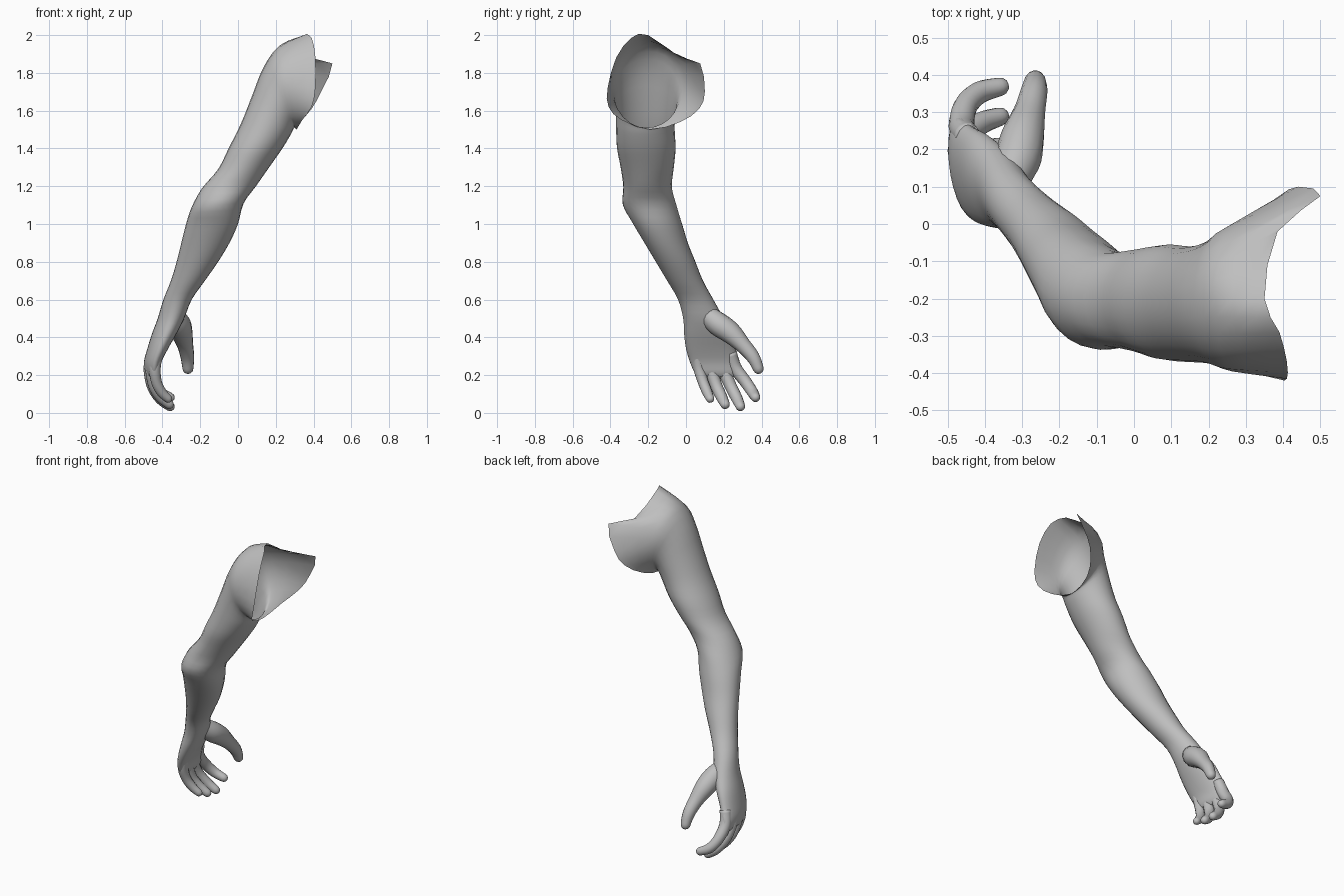
import bpy, bmesh, math
from mathutils import Vector

if "Cube" in bpy.data.objects:
    bpy.data.objects.remove(bpy.data.objects["Cube"])

N = 24
skin = bpy.data.materials.new("plain grey")
skin.diffuse_color = (0.52, 0.52, 0.52, 1)
skin.use_nodes = True
skin.node_tree.nodes["Principled BSDF"].inputs["Base Color"].default_value = skin.diffuse_color


def spline(a, b, c, d, t):
    """Catmull-Rom between b and c (floats or vectors)."""
    return 0.5 * (2 * b + (c - a) * t + (2 * a - 5 * b + 4 * c - d) * t * t
                  + (3 * b - a - 3 * c + d) * t ** 3)


def smooth_path(keys, steps):
    out = []
    last = len(keys) - 1
    for i in range(last):
        q = [keys[max(0, min(last, i + k))] for k in (-1, 0, 1, 2)]
        out += [spline(*q, s / steps) for s in range(steps)]
    return out + [keys[-1]]


def loft(name, rings, cap_start, cap_end):
    bm = bmesh.new()
    vs = [[bm.verts.new(p) for p in r] for r in rings]
    n = len(rings[0])
    for a, b in zip(vs, vs[1:]):
        for i in range(n):
            j = (i + 1) % n
            bm.faces.new((a[i], a[j], b[j], b[i]))
    if cap_start:
        bm.faces.new(vs[0])
    if cap_end:
        bm.faces.new(vs[-1])
    bmesh.ops.recalc_face_normals(bm, faces=bm.faces[:])
    me = bpy.data.meshes.new(name)
    bm.to_mesh(me)
    bm.free()
    for f in me.polygons:
        f.use_smooth = True
    me.materials.append(skin)
    ob = bpy.data.objects.new(name, me)
    bpy.context.collection.objects.link(ob)
    return ob


# Open shoulder rim, from the armpit round the back, top and front
rim = [Vector(p) for p in (
    (.31, -.19, 1.50), (.33, -.03, 1.54), (.39, .07, 1.61), (.44, .10, 1.70),
    (.50, .075, 1.85), (.385, -.02, 1.875), (.35, -.2, 2.0), (.39, -.29, 1.985),
    (.41, -.37, 1.88), (.41, -.415, 1.72), (.39, -.41, 1.62), (.34, -.34, 1.55))]
rim_ring = []
for i in range(12):
    q = [rim[(i + k) % 12] for k in (-1, 0, 1, 2)]
    rim_ring += [q[1].copy(), spline(*q, 0.5)]

# Arm sections: outer x, outer z, inner x, inner z, y min, y max, skew
sections = [
    (.22, 1.945, .305, 1.505, -.395, .00, 0),
    (.135, 1.83, .30, 1.51, -.378, -.04, 0),
    (.075, 1.68, .295, 1.505, -.372, -.055, 0),
    (.015, 1.53, .28, 1.475, -.37, -.06, 0),
    (-.05, 1.40, .235, 1.40, -.365, -.055, 0),
    (-.105, 1.29, .165, 1.30, -.345, -.065, 0),
    (-.19, 1.19, .095, 1.20, -.332, -.075, -.05),
    (-.245, 1.09, .03, 1.11, -.335, -.05, -.1),
    (-.275, 1.0, .0, 1.0, -.28, -.02, -.17),
    (-.30, .9, -.045, .9, -.22, .01, -.2),
    (-.325, .8, -.105, .8, -.16, .05, -.2),
    (-.355, .7, -.175, .7, -.10, .09, -.2),
    (-.395, .6, -.245, .6, -.042, .145, -.2),
    (-.425, .5, -.285, .5, -.015, .20, -.2),
    (-.455, .42, -.325, .42, -.01, .24, -.25),
    (-.48, .34, -.37, .34, .0, .262, -.3),
    (-.498, .27, -.405, .27, .02, .285, -.35),
    (-.492, .215, -.42, .215, .045, .29, -.35),
    (-.475, .19, -.435, .19, .075, .27, -.35)]
keys = [rim_ring]
for xo, zo, xi, zi, y0, y1, skew in sections:
    ring = []
    for i in range(N):
        t = 2 * math.pi * i / N
        c = math.cos(t)
        ring.append(Vector(((xo + xi) / 2 + (xi - xo) / 2 * c,
                            (y0 + y1) / 2 + (y1 - y0) / 2 * math.sin(t + skew),
                            (zo + zi) / 2 + (zi - zo) / 2 * c)))
    keys.append(ring)
columns = [smooth_path([k[i] for k in keys], 3) for i in range(N)]
loft("arm_and_palm", list(zip(*columns)), False, True)


# Digits: round tubes with domed tips
def digit(name, pts, radii, n=14):
    path = smooth_path([Vector(p) for p in pts], 4)
    rad = smooth_path(radii, 4)
    end = (path[-1] - path[-2]).normalized()
    tip, r = path[-1], rad[-1]
    for a in (30, 55, 78):
        path.append(tip + end * r * math.sin(math.radians(a)))
        rad.append(r * math.cos(math.radians(a)))
    rings = []
    for i, (p, r) in enumerate(zip(path, rad)):
        d = (path[min(i + 1, len(path) - 1)] - path[max(i - 1, 0)]).normalized()
        u = d.cross(Vector((0, 1, 0))).normalized()
        v = d.cross(u)
        rings.append([p + r * (u * math.cos(2 * math.pi * k / n)
                               + v * math.sin(2 * math.pi * k / n)) for k in range(n)])
    return loft(name, rings, True, True)


finger = [.034, .035, .032, .03, .025]
digit("index_finger", [(-.445, .235, .32), (-.462, .26, .24), (-.452, .315, .165),
                       (-.415, .352, .11), (-.36, .368, .082)], finger)
digit("middle_finger", [(-.45, .18, .32), (-.465, .195, .24), (-.452, .235, .145),
                        (-.41, .27, .075), (-.36, .288, .034)], finger)
digit("ring_finger", [(-.44, .12, .32), (-.455, .13, .24), (-.443, .16, .145),
                      (-.41, .188, .085), (-.365, .207, .045)], finger)
digit("little_finger", [(-.425, .06, .32), (-.44, .068, .24), (-.432, .09, .165),
                        (-.405, .112, .11), (-.37, .128, .075)],
      [r * .88 for r in finger])
digit("thumb", [(-.35, .09, .54), (-.315, .165, .475), (-.298, .235, .425),
                (-.28, .30, .36), (-.268, .355, .295), (-.265, .383, .235)],
      [.045, .062, .058, .043, .036, .029])
